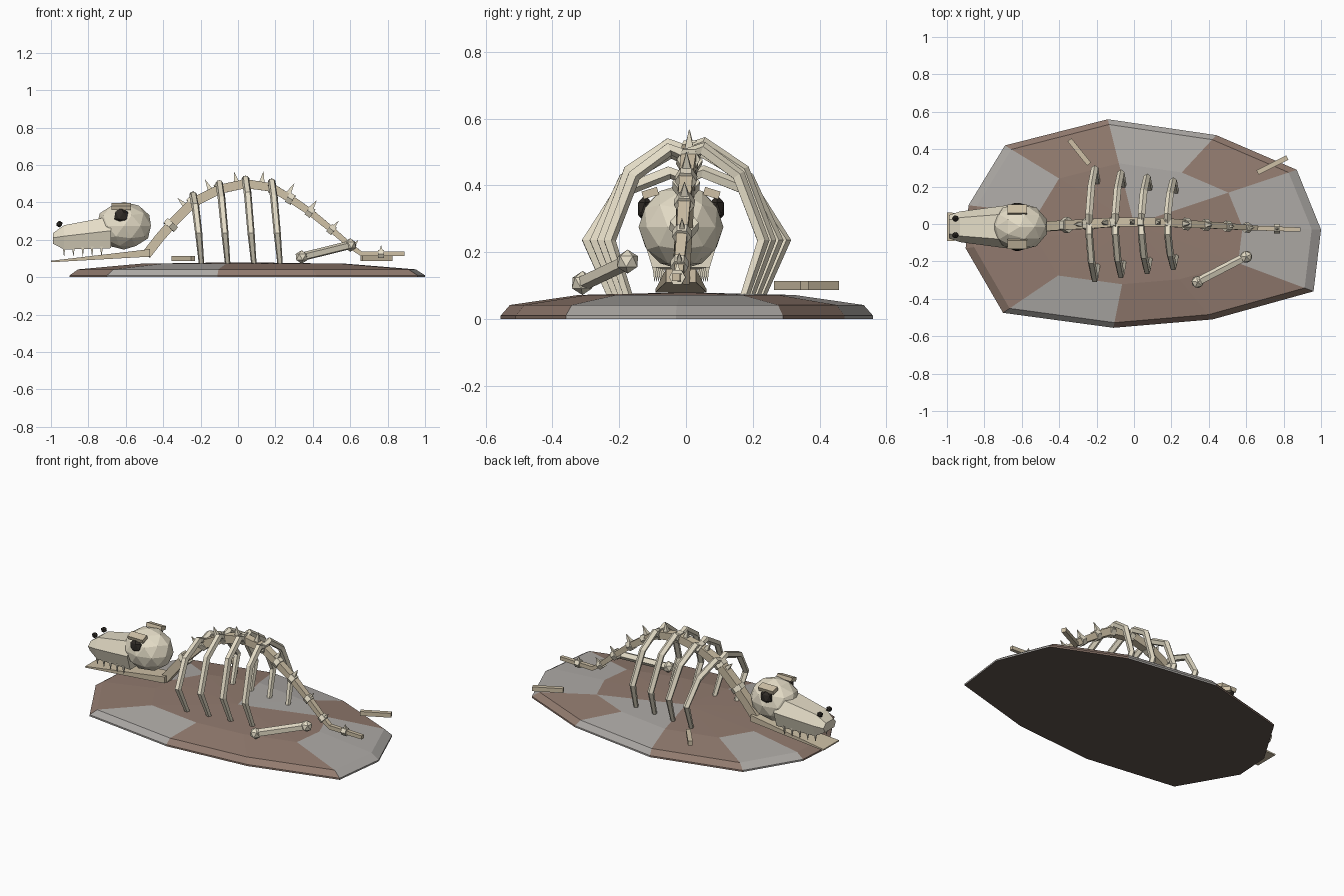
import bpy, bmesh, math
from mathutils import Vector, Matrix

if "Cube" in bpy.data.objects:
    bpy.data.objects.remove(bpy.data.objects["Cube"])


def material(name, r, g, b):
    m = bpy.data.materials.new(name)
    m.diffuse_color = (r, g, b, 1)
    m.use_nodes = True
    m.node_tree.nodes["Principled BSDF"].inputs["Base Color"].default_value = m.diffuse_color
    return m


BONE = material("pale_bone", 0.78, 0.72, 0.57)
TAN = material("old_bone", 0.62, 0.53, 0.38)
DARK = material("hollow", 0.03, 0.025, 0.02)
MUD = material("mud", 0.29, 0.20, 0.16)
ROCK = material("rock", 0.42, 0.40, 0.38)
UNDER = material("underside", 0.12, 0.09, 0.075)
CY = -0.015  # head centre line


def finish(bm, name, *mats):
    bmesh.ops.recalc_face_normals(bm, faces=bm.faces)
    me = bpy.data.meshes.new(name)
    bm.to_mesh(me)
    bm.free()
    for m in mats:
        me.materials.append(m)
    ob = bpy.data.objects.new(name, me)
    bpy.context.collection.objects.link(ob)
    return ob


def loft(name, rings, mat):
    bm = bmesh.new()
    vs = [[bm.verts.new(p) for p in r] for r in rings]
    n = len(vs[0])
    for a, b in zip(vs, vs[1:]):
        for i in range(n):
            bm.faces.new((a[i], a[(i + 1) % n], b[(i + 1) % n], b[i]))
    bm.faces.new(vs[0])
    bm.faces.new(vs[-1])
    return finish(bm, name, mat)


def tube(name, pts, radii, sides, mat, ref=(0, 1, 0)):
    pts = [Vector(p) for p in pts]
    rings = []
    for i, p in enumerate(pts):
        t = (pts[min(i + 1, len(pts) - 1)] - pts[max(i - 1, 0)]).normalized()
        u = t.cross(Vector(ref)).normalized()
        w = t.cross(u)
        rings.append([p + radii[i] * (u * math.cos(a) + w * math.sin(a))
                      for a in (2 * math.pi * (k + 0.5) / sides for k in range(sides))])
    return loft(name, rings, mat)


def ball(name, loc, size, mat, sub=1, rot=0):
    bm = bmesh.new()
    bmesh.ops.create_icosphere(bm, subdivisions=sub, radius=1)
    bm.transform(Matrix.Translation(loc) @ Matrix.Rotation(rot, 4, 'Z') @ Matrix.Diagonal((*size, 1)))
    return finish(bm, name, mat)


def box(name, loc, size, mat, rx=0):
    bm = bmesh.new()
    bmesh.ops.create_cube(bm, size=1)
    bm.transform(Matrix.Translation(loc) @ Matrix.Rotation(rx, 4, 'X') @ Matrix.Diagonal((*size, 1)))
    return finish(bm, name, mat)


# Ground mound with mud and rock patches
outline = [(-.885, .10), (-.69, .42), (-.14, .56), (.44, .475), (.87, .29), (1, -.03),
           (.96, -.36), (.42, -.51), (-.11, -.555), (-.70, -.475), (-.90, -.13)]
bm = bmesh.new()
rings = [[bm.verts.new((x * s, y * s, z)) for x, y in outline]
         for s, z in ((1, 0), (1, .01), (.95, .042), (.58, .072))]
top = bm.verts.new((0, 0, .08))
bm.faces.new(rings[0]).material_index = 2
rock_outer, rock_inner = {0, 2, 4, 5, 8}, {2, 3}
n = len(outline)
for k, (a, b) in enumerate(zip(rings, rings[1:])):
    for i in range(n):
        j = (i + 1) % n
        bm.faces.new((a[i], a[j], b[j], b[i])).material_index = int(i in rock_outer)
for i in range(n):
    f = bm.faces.new((rings[-1][i], rings[-1][(i + 1) % n], top))
    f.material_index = int(i in rock_inner)
finish(bm, "ground_mound", MUD, ROCK, UNDER)

# Spine and tail
spine = [(-.49, -.015, .12), (-.42, -.01, .21), (-.35, -.005, .29), (-.24, 0, .40), (-.10, .01, .47),
         (.04, .012, .50), (.18, .008, .48), (.28, 0, .42), (.39, -.005, .345), (.50, -.012, .255),
         (.61, -.02, .16), (.66, -.022, .125), (.89, -.03, .125)]
tube("spine", spine, [.036, .036, .036, .036, .035, .034, .032, .029, .026, .023, .02, .018, .016], 4, TAN)


def spine_at(x):
    for a, b in zip(spine, spine[1:]):
        if a[0] <= x <= b[0]:
            a, b = Vector(a), Vector(b)
            return a.lerp(b, (x - a.x) / (b.x - a.x)), (b - a).normalized()


# Vertebra collars
for i, x in enumerate((-.36, -.24, -.10, .04, .18, .28, .385, .50, .605, .765)):
    p, t = spine_at(x)
    r = .043 - .002 * i
    tube(f"vertebra_{i + 1}", [p - t * .016, p + t * .016], [r, r], 6, BONE)

# Spines along the back
for i, x in enumerate((-.27, -.14, -.005, .125, .26, .38, .50, .61, .765)):
    p, t = spine_at(x)
    up = Vector((-t.z, 0, t.x))
    h = (.075, .08, .075, .08, .08, .07, .06, .05, .045)[i]
    tube(f"back_spike_{i + 1}", [p + up * .01, p + up * h], [.023 if i < 6 else .015, .001], 4, BONE)

# Rib pairs
for i, (x, w, z) in enumerate(((-.24, .295, .44), (-.10, .272, .50), (.04, .25, .525), (.18, .23, .51))):
    for s, side in ((1, "left"), (-1, "right")):
        path = [(x, 0, z - .02), (x, s * .05, z), (x + .012, s * .68 * w, z - .08 + .02 * (i == 0)),
                (x + .03, s * w, .235), (x + .045, s * .76 * w, .07)]
        tube(f"rib_{i + 1}_{side}", path, [.02, .021, .021, .02, .015], 5, BONE, ref=(1, 0, 0))

# Skull: braincase, snout, jaw
ball("braincase", (-.61, CY, .275), (.152, .127, .127), BONE, sub=2)


def section(x, w, lo, hi):
    m = lo + (hi - lo) * .55
    return [(x, CY + s * w * f, z) for s, f, z in
            ((-1, .75, lo), (1, .75, lo), (1, 1, m), (1, .6, hi), (-1, .6, hi), (-1, 1, m))]


loft("snout", [section(-.99, .062, .18, .235), section(-.93, .082, .148, .278),
               section(-.68, .115, .155, .325)], BONE)
loft("lower_jaw", [[(x, CY + s * w, z) for s, z in ((-1, lo), (1, lo), (1, hi), (-1, hi))]
                   for x, w, lo, hi in ((-1, .077, .08, .088), (-.47, .045, .11, .15))], TAN)

# Paired head details
for s, side in ((1, "left"), (-1, "right")):
    ball(f"eye_socket_{side}", (-.625, CY + s * .108, .33), (.042, .024, .042), DARK)
    ball(f"nostril_{side}", (-.955, CY + s * .045, .284), (.019, .018, .018), DARK)
    box(f"brow_{side}", (-.625, CY + s * .092, .377), (.105, .048, .024), TAN, rx=-s * .3)
    for k in range(5):
        x = -.93 + k * .05
        y = CY + s * (.055 + k * .006)
        tube(f"tooth_{side}_{k + 1}", [(x, y, .165), (x, y, .112)], [.011, .001], 4, BONE)

# Loose long bone with knobbed ends
ends = [Vector((.34, -.31, .108)), Vector((.60, -.175, .172))]
tube("leg_bone", ends, [.024, .024], 5, BONE, ref=(0, 0, 1))
for e, tag in zip(ends, ("a", "b")):
    ball(f"leg_bone_knob_{tag}", e, (.036, .036, .036), BONE, rot=.5)

# Loose splinters
tube("splinter_back", [(-.345, .45, .1), (-.24, .32, .1)], [.019, .019], 4, TAN, ref=(0, 0, 1))
tube("splinter_tail", [(.66, .275, .1), (.82, .355, .1)], [.019, .019], 4, TAN, ref=(0, 0, 1))
